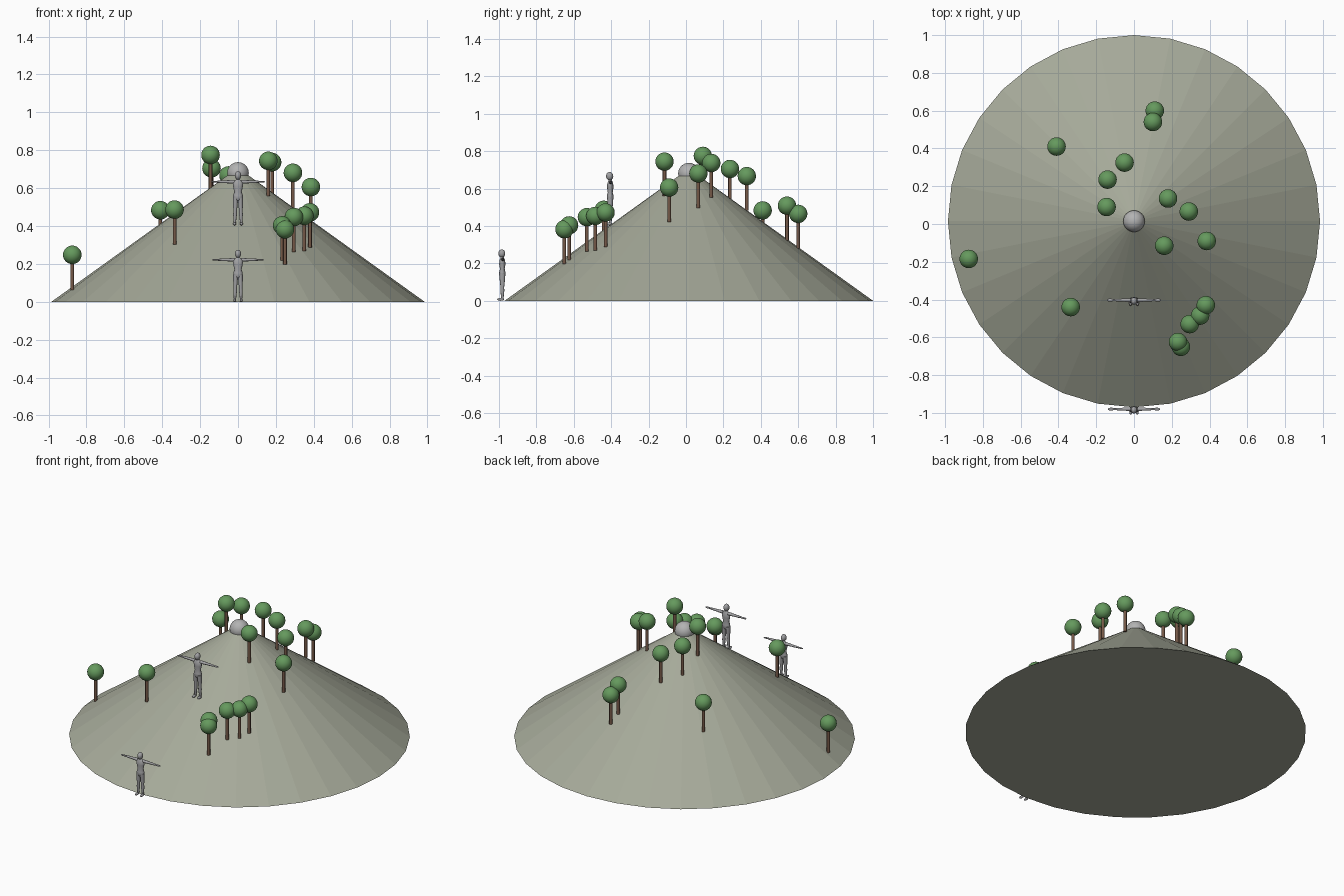
import bpy, bmesh, math
from mathutils import Vector, Matrix

if "Cube" in bpy.data.objects:
    bpy.data.objects.remove(bpy.data.objects["Cube"])


def material(name, color):
    mat = bpy.data.materials.new(name)
    mat.use_nodes = True
    rgba = (*color, 1)
    mat.diffuse_color = rgba
    mat.node_tree.nodes["Principled BSDF"].inputs["Base Color"].default_value = rgba
    return mat


stone = material("hill grey green", (0.38, 0.40, 0.32))
leaf = material("leaf green", (0.13, 0.32, 0.11))
bark = material("bark brown", (0.18, 0.10, 0.065))
grey = material("light grey", (0.45, 0.45, 0.45))
skin = material("figure grey", (0.36, 0.36, 0.37))


def mesh_from(name, bm, mat, smooth=True):
    bmesh.ops.recalc_face_normals(bm, faces=bm.faces)
    for face in bm.faces:
        face.smooth = smooth and len(face.verts) < 7
    mesh = bpy.data.meshes.new(name)
    bm.to_mesh(mesh)
    bm.free()
    mesh.materials.append(mat)
    return mesh


def place(name, mesh, location, scale=1):
    obj = bpy.data.objects.new(name, mesh)
    obj.location = location
    obj.scale = (scale,) * 3
    bpy.context.collection.objects.link(obj)
    return obj


def ball(bm, center, size, segments=24, rings=14):
    matrix = Matrix.Translation(center) @ Matrix.Diagonal((*size, 1))
    bmesh.ops.create_uvsphere(bm, u_segments=segments, v_segments=rings,
                              radius=1, matrix=matrix)


def loft(bm, stations, side, depth, sides=12):
    """Skin elliptical rings; each station is (center, side radius, depth radius)."""
    rings = []
    for center, a, b in stations:
        ring = []
        for i in range(sides):
            t = math.tau * i / sides
            ring.append(bm.verts.new(Vector(center) + side * a * math.cos(t)
                                     + depth * b * math.sin(t)))
        rings.append(ring)
    for low, high in zip(rings, rings[1:]):
        for i in range(sides):
            j = (i + 1) % sides
            bm.faces.new((low[i], low[j], high[j], high[i]))
    bm.faces.new(rings[0])
    bm.faces.new(rings[-1])


# Faceted cone hill
RADIUS, PEAK, CENTER_Y = 0.985, 0.707, 0.015
bm = bmesh.new()
top = bm.verts.new((0, 0, PEAK))
rim = [bm.verts.new((RADIUS * math.sin(math.tau * i / 32),
                     RADIUS * math.cos(math.tau * i / 32), 0)) for i in range(32)]
for i in range(32):
    bm.faces.new((rim[i - 1], rim[i], top))
bm.faces.new(rim)
place("hill", mesh_from("hill", bm, stone, False), (0, CENTER_Y, 0))


def ground(x, y):
    return PEAK * (1 - math.hypot(x, y - CENTER_Y) / RADIUS)


# Ball on the summit
bm = bmesh.new()
ball(bm, (0, 0, 0), (0.057,) * 3, 32, 16)
place("summit_ball", mesh_from("summit_ball", bm, grey), (0, CENTER_Y, 0.68))

# Trees sharing one trunk and one crown mesh
bm = bmesh.new()
bmesh.ops.create_cone(bm, cap_ends=True, segments=12, radius1=0.0095, radius2=0.0095,
                      depth=0.17, matrix=Matrix.Translation((0, 0, 0.085)))
trunk = mesh_from("trunk", bm, bark)
bm = bmesh.new()
ball(bm, (0, 0, 0.185), (0.049,) * 3)
crown = mesh_from("crown", bm, leaf)

spots = [(0.11, 0.60), (0.10, 0.54), (-0.41, 0.41), (-0.05, 0.325), (-0.14, 0.235),
         (-0.145, 0.09), (0.18, 0.135), (0.29, 0.066), (0.385, -0.09), (0.16, -0.115),
         (-0.875, -0.185), (-0.335, -0.44), (0.38, -0.43), (0.35, -0.485),
         (0.295, -0.53), (0.233, -0.625), (0.248, -0.65)]
for n, (x, y) in enumerate(spots, 1):
    base = (x, y, ground(x, y))
    place(f"tree_trunk_{n}", trunk, base)
    place(f"tree_crown_{n}", crown, base)

# Standing figure with outstretched arms
X, Y, Z = Vector((1, 0, 0)), Vector((0, 1, 0)), Vector((0, 0, 1))
bm = bmesh.new()
torso = [(0.128, 0.014, 0.012), (0.140, 0.026, 0.018), (0.155, 0.025, 0.017),
         (0.174, 0.019, 0.013), (0.200, 0.025, 0.017), (0.222, 0.027, 0.015),
         (0.233, 0.017, 0.010), (0.238, 0.009, 0.009), (0.250, 0.008, 0.009)]
loft(bm, [((0, 0, z), a, b) for z, a, b in torso], X, Y)
ball(bm, (0, -0.003, 0.258), (0.0165, 0.019, 0.022), 16, 10)
leg = [(0.012, 0.006, 0.007), (0.040, 0.008, 0.009), (0.055, 0.010, 0.011),
       (0.075, 0.009, 0.010), (0.110, 0.012, 0.014), (0.145, 0.013, 0.016)]
arm = [(0.018, 0.009, 0.010), (0.035, 0.009, 0.010), (0.070, 0.007, 0.007),
       (0.085, 0.007, 0.007), (0.108, 0.005, 0.005), (0.118, 0.004, 0.008),
       (0.130, 0.004, 0.008), (0.140, 0.002, 0.004)]
for s in (-1, 1):
    loft(bm, [((s * (0.017 - 0.03 * z), 0, z), a, b) for z, a, b in leg], X, Y)
    loft(bm, [((s * x, 0.002, 0.226), a, b) for x, a, b in arm], Z, Y, 10)
    ball(bm, (s * 0.018, -0.009, 0.008), (0.008, 0.019, 0.008), 12, 8)
figure = mesh_from("figure", bm, skin)
place("lower_figure", figure, (0, -0.982, 0), 0.98)
place("upper_figure", figure, (0, -0.405, 0.403), 1.02)
